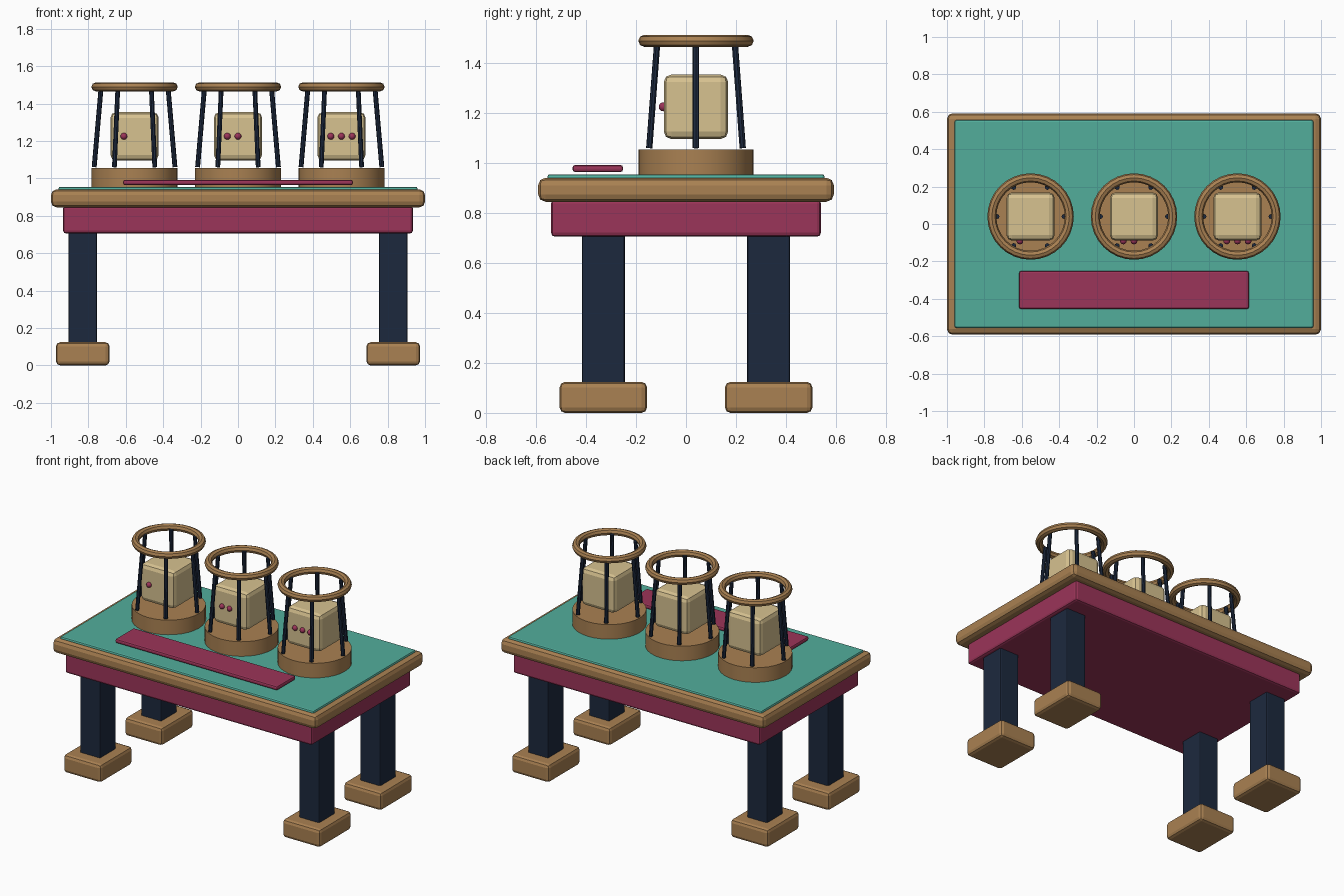
import bpy
from math import cos, sin, pi
from mathutils import Vector

if "Cube" in bpy.data.objects:
    bpy.data.objects.remove(bpy.data.objects["Cube"])


def material(name, rgb):
    m = bpy.data.materials.new(name)
    m.diffuse_color = (*rgb, 1)
    m.use_nodes = True
    m.node_tree.nodes["Principled BSDF"].inputs["Base Color"].default_value = m.diffuse_color
    return m


WOOD = material("wood", (0.40, 0.22, 0.085))
NAVY = material("navy", (0.012, 0.022, 0.048))
WINE = material("wine", (0.33, 0.035, 0.10))
FELT = material("felt", (0.085, 0.42, 0.33))
CREAM = material("cream", (0.68, 0.54, 0.28))


def finish(name, mat, smooth=False):
    ob = bpy.context.object
    ob.name = name
    ob.data.materials.append(mat)
    if smooth:
        bpy.ops.object.shade_smooth_by_angle(angle=0.6)
    return ob


def box(name, loc, size, mat, bevel, segments=2):
    bpy.ops.mesh.primitive_cube_add(size=1, location=loc)
    ob = finish(name, mat)
    ob.scale = size
    bpy.ops.object.transform_apply(location=False, rotation=False, scale=True)
    mod = ob.modifiers.new("bevel", "BEVEL")
    mod.width = bevel
    mod.segments = segments
    return ob


def rod(name, a, b, radius, mat):
    a, b = Vector(a), Vector(b)
    d = b - a
    bpy.ops.mesh.primitive_cylinder_add(vertices=8, radius=radius, depth=d.length,
                                        location=(a + b) / 2,
                                        rotation=d.to_track_quat("Z", "Y").to_euler())
    return finish(name, mat, True)


# Table top, felt, apron and betting panel
box("table_rim", (0, 0, 0.893), (2.0, 1.184, 0.096), WOOD, 0.03)
box("felt_top", (0, 0, 0.94), (1.92, 1.11, 0.03), FELT, 0.01)
box("apron", (0, 0, 0.78), (1.87, 1.08, 0.15), WINE, 0.016)
box("front_panel", (0, -0.353, 0.978), (1.228, 0.202, 0.028), WINE, 0.01)

# Legs and feet
for sx, side in ((-1, "left"), (1, "right")):
    for sy, end in ((-1, "front"), (1, "back")):
        box(f"{end}_{side}_leg", (sx * 0.83, sy * 0.331, 0.41), (0.152, 0.172, 0.62), NAVY, 0.008)
        box(f"{end}_{side}_foot", (sx * 0.83, sy * 0.331, 0.062), (0.286, 0.35, 0.124), WOOD, 0.022)

# Three dice cages with one, two and three pips
CY = 0.04
for i in range(3):
    cx = (i - 1) * 0.553
    bpy.ops.mesh.primitive_cylinder_add(vertices=32, radius=0.23, depth=0.11, location=(cx, CY, 1.0))
    finish(f"cage_base_{i + 1}", WOOD, True)
    bpy.ops.mesh.primitive_torus_add(major_segments=32, minor_segments=8, major_radius=0.207,
                                     minor_radius=0.024, location=(cx, CY, 1.489))
    finish(f"cage_ring_{i + 1}", WOOD, True)
    for k in range(6):
        c, s = cos(k * pi / 3), sin(k * pi / 3)
        rod(f"cage_bar_{i + 1}_{k + 1}", (cx + 0.216 * c, CY + 0.216 * s, 1.06),
            (cx + 0.179 * c, CY + 0.179 * s, 1.485), 0.013, NAVY)
    box(f"die_{i + 1}", (cx, CY, 1.225), (0.258, 0.258, 0.258), CREAM, 0.03)
    for j in range(i + 1):
        bpy.ops.mesh.primitive_uv_sphere_add(segments=12, ring_count=8, radius=0.018,
                                             location=(cx - 0.057 + 0.057 * j, CY - 0.131, 1.225))
        finish(f"pip_{i + 1}_{j + 1}", WINE, True)
